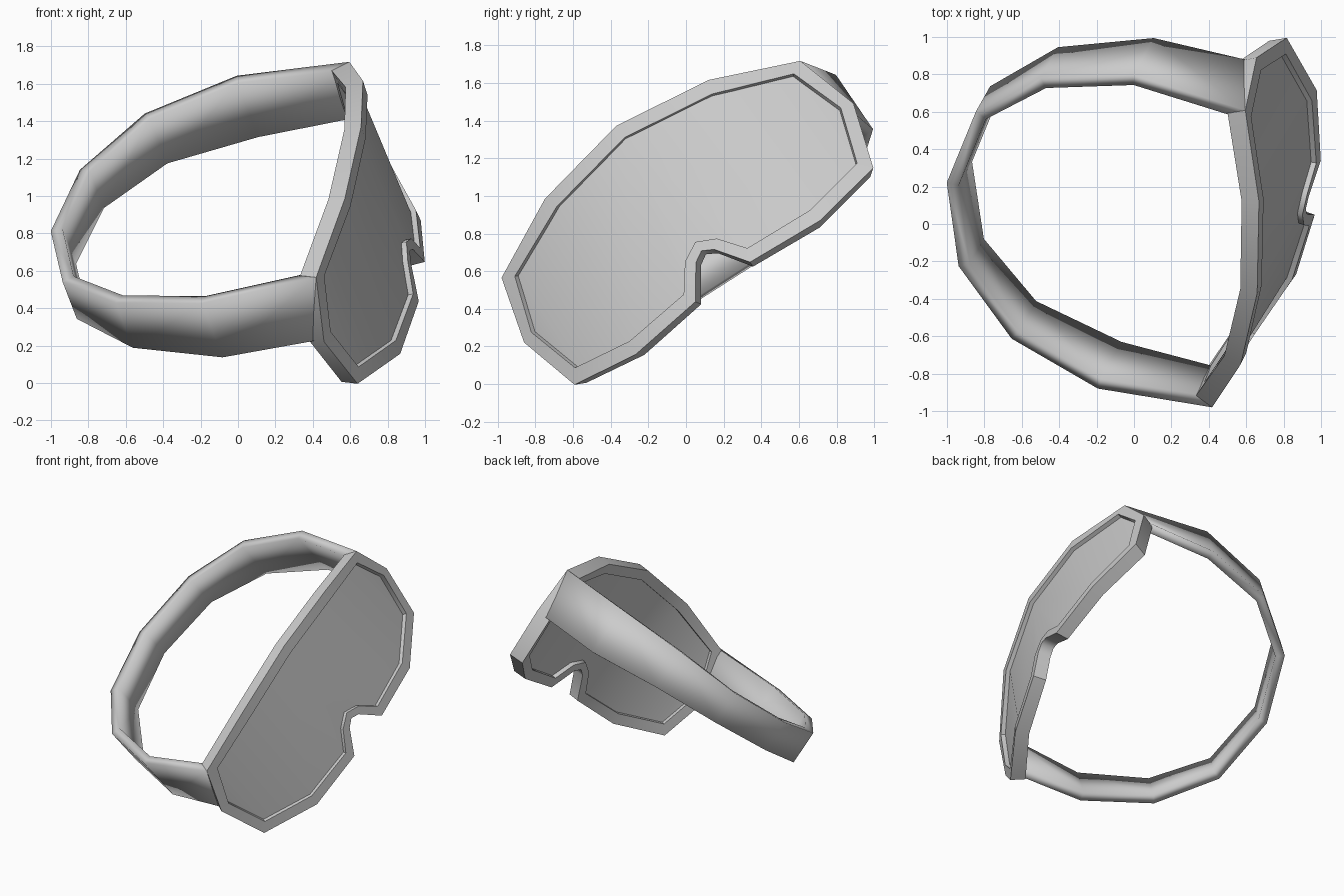
import bpy, bmesh, math
from mathutils import Matrix, Vector

if "Cube" in bpy.data.objects:
    bpy.data.objects.remove(bpy.data.objects["Cube"])

grey = bpy.data.materials.new("plain_grey")
grey.use_nodes = True
grey.diffuse_color = (0.6, 0.6, 0.6, 1)
grey.node_tree.nodes["Principled BSDF"].inputs["Base Color"].default_value = (0.6, 0.6, 0.6, 1)

# Tilted pose of the goggles: x across, y forward, z up in local space
side = Vector((0.09, 0.806, 0.585)).normalized()
up = Vector((-0.303, -0.538, 0.788))
up = (up - side * up.dot(side)).normalized()
forward = side.cross(up)
pose = Matrix((-side, forward, up)).transposed().to_4x4()
pose.translation = side * 0.563


def make(name, verts, faces, thickness=0):
    """Half a part, mirrored across x, optionally thickened inward."""
    mesh = bpy.data.meshes.new(name)
    bm = bmesh.new()
    vs = [bm.verts.new(v) for v in verts]
    for f in faces:
        bm.faces.new([vs[i] for i in f])
    bm.to_mesh(mesh)
    bm.free()
    mesh.materials.append(grey)
    ob = bpy.data.objects.new(name, mesh)
    bpy.context.collection.objects.link(ob)
    mirror = ob.modifiers.new("mirror", "MIRROR")
    mirror.use_clip = True
    if thickness:
        solid = ob.modifiers.new("thickness", "SOLIDIFY")
        solid.thickness = thickness
        solid.offset = -1
        solid.use_even_offset = True
    ob.matrix_world = pose
    bpy.ops.object.select_all(action="DESELECT")
    ob.select_set(True)
    bpy.context.view_layer.objects.active = ob
    bpy.ops.object.shade_smooth_by_angle(angle=math.radians(40))
    return ob


def pushed(loop, amount):
    """Move a loop towards the back of the frame (1 = full depth)."""
    return [(x * (1 - 0.05 * amount), y - 0.095 * amount, z) for x, y, z in loop]


# Half outline from top centre, around the side, to the nose notch
outer = [(0, .985, 1.08), (.54, .92, 1.005), (.985, .75, .845), (1.086, .693, .497),
         (.985, .753, .122), (.61, .92, .005), (.18, .99, .025), (.06, .99, .20), (0, .99, .235)]
inner = [(0, .985, 1.0), (.51, .925, .93), (.92, .775, .80), (1.02, .728, .508),
         (.93, .775, .19), (.595, .92, .085), (.21, .985, .098), (.105, .99, .24), (0, .99, .295)]

# Frame ring
rails = [outer, inner, pushed(inner, 1), pushed(outer, 1)]
n = len(outer)
ring = []
for r in range(4):
    a, b = r * n, (r + 1) % 4 * n
    ring += [(a + i, a + i + 1, b + i + 1, b + i) for i in range(n - 1)]
make("goggle_frame", sum(rails, []), ring)

# Lens slab recessed on both sides
panels = [(0, 1, 5, 6), (0, 6, 7, 8), (1, 2, 4, 5), (2, 3, 4)]
back_panels = [tuple(n + i for i in reversed(p)) for p in panels]
make("lens", pushed(inner, 0.3) + pushed(inner, 0.65), panels + back_panels)

# Head strap: (x, y, top, bottom), narrowing to the back
strap = [(.985, .749, .845, .49), (1.04, .118, .867, .50), (.865, -.385, .865, .56),
         (.513, -.728, .83, .58), (0, -.846, .823, .585)]
verts = [(x, y, t) for x, y, t, b in strap] + [(x, y, b) for x, y, t, b in strap]
verts[len(strap)] = (1.05, .68, .49)
m = len(strap)
make("head_strap", verts, [(i, i + 1, m + i + 1, m + i) for i in range(m - 1)], 0.065)
